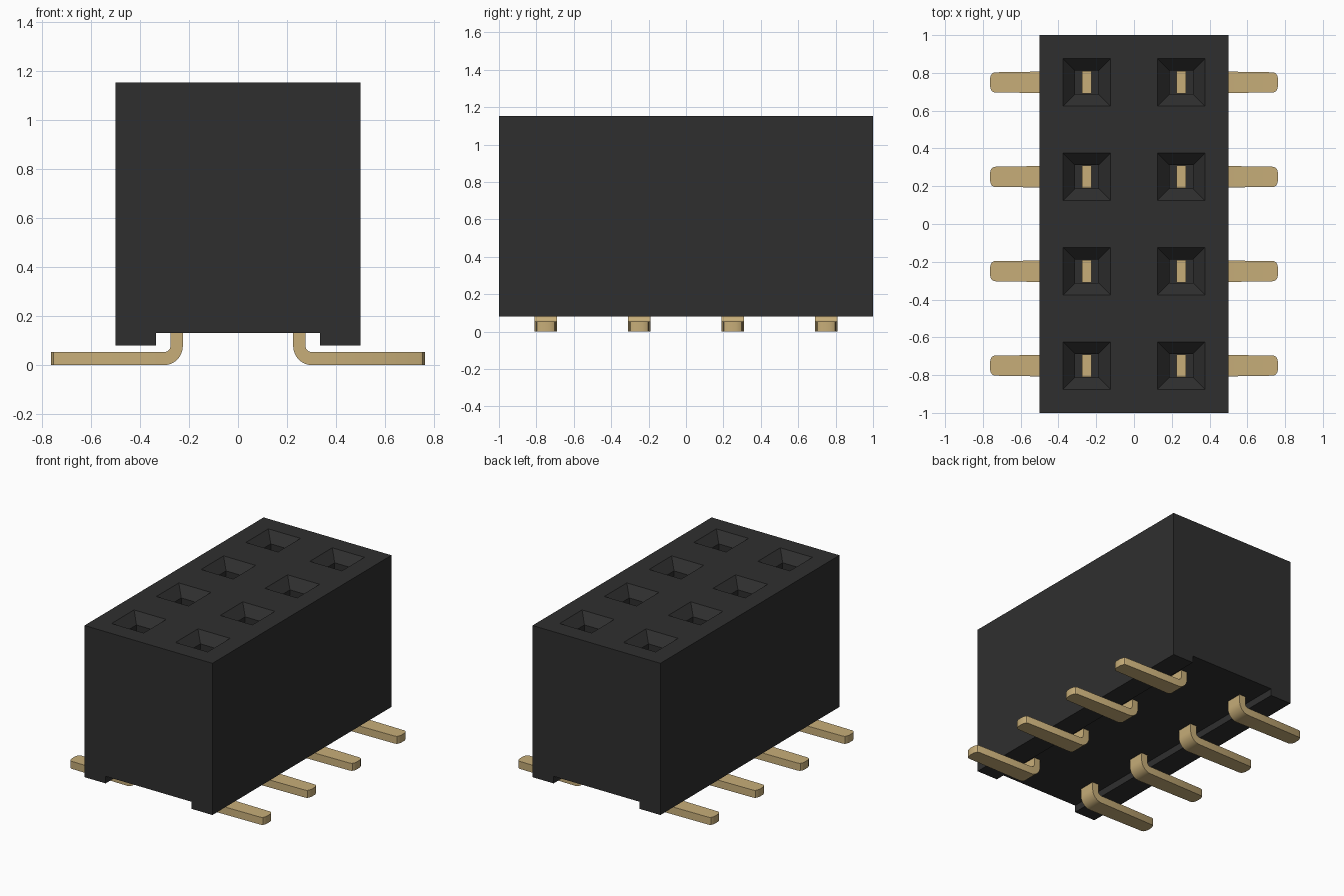
import bpy, bmesh, math

if "Cube" in bpy.data.objects:
    bpy.data.objects.remove(bpy.data.objects["Cube"], do_unlink=True)


def material(name, rgb):
    m = bpy.data.materials.new(name)
    m.use_nodes = True
    m.diffuse_color = (*rgb, 1)
    m.node_tree.nodes["Principled BSDF"].inputs["Base Color"].default_value = (*rgb, 1)
    return m


BLACK = material("black plastic", (0.028, 0.028, 0.028))
GOLD = material("gold metal", (0.57, 0.42, 0.19))

TOP = 1.152
ROWS = [-0.75, -0.25, 0.25, 0.75]
COLUMN = 0.25


def loft(bm, rings):
    """Skin a list of closed point rings and cap both ends."""
    rings = [[bm.verts.new(p) for p in ring] for ring in rings]
    n = len(rings[0])
    for a, b in zip(rings, rings[1:]):
        for i in range(n):
            j = (i + 1) % n
            bm.faces.new((a[i], a[j], b[j], b[i]))
    bm.faces.new(rings[0][::-1])
    bm.faces.new(rings[-1])


def finish(bm, name, mat):
    bmesh.ops.recalc_face_normals(bm, faces=bm.faces)
    mesh = bpy.data.meshes.new(name)
    bm.to_mesh(mesh)
    bm.free()
    mesh.materials.append(mat)
    obj = bpy.data.objects.new(name, mesh)
    bpy.context.collection.objects.link(obj)
    return obj


def select(obj):
    bpy.ops.object.select_all(action="DESELECT")
    obj.select_set(True)
    bpy.context.view_layer.objects.active = obj


# Housing: block with a channel along its underside
half = [(0.335, 0.13), (0.335, 0.08), (0.5, 0.08), (0.5, TOP)]
section = half + [(-x, z) for x, z in reversed(half)]
bm = bmesh.new()
loft(bm, [[(x, y, z) for x, z in section] for y in (-1, 1)])
housing = finish(bm, "housing", BLACK)

# Socket cutter: square funnels leading into square shafts
bm = bmesh.new()
for cx in (-COLUMN, COLUMN):
    for cy in ROWS:
        loft(bm, [[(cx + sx * h, cy + sy * h, z)
                   for sx, sy in ((-1, -1), (1, -1), (1, 1), (-1, 1))]
                  for h, z in ((0.145, TOP + 0.02), (0.062, TOP - 0.065), (0.062, 0.3))])
cutter = finish(bm, "socket_cutter", BLACK)
cutter.hide_render = True
cut = housing.modifiers.new("sockets", "BOOLEAN")
cut.operation = "DIFFERENCE"
cut.solver = "EXACT"
cut.object = cutter
select(housing)
bpy.ops.object.modifier_apply(modifier=cut.name)
bpy.data.objects.remove(cutter, do_unlink=True)


# Contact: flat strip, bent outward into a foot with a rounded tip
def contact(name, side, cy):
    stations = []  # inner point, outer point, half width
    for z in (0.65, 0.075):
        stations.append(((0.275, z), (0.225, z), 0.06))
    for i in range(1, 9):
        a = math.pi + i / 8 * math.pi / 2
        c, s = math.cos(a), math.sin(a)
        stations.append(((0.3 + 0.025 * c, 0.078 + 0.025 * s),
                         (0.3 + 0.075 * c, 0.078 + 0.078 * s), 0.06))
    for x, w in ((0.74, 0.053), (0.752, 0.047), (0.759, 0.034), (0.763, 0.018)):
        stations.append(((x, 0.053), (x, 0), w))
    bm = bmesh.new()
    loft(bm, [[(side * p[0], cy - w, p[1]), (side * p[0], cy + w, p[1]),
               (side * q[0], cy + w, q[1]), (side * q[0], cy - w, q[1])]
              for p, q, w in stations])
    obj = finish(bm, name, GOLD)
    select(obj)
    bpy.ops.object.shade_smooth_by_angle(angle=math.radians(30))


for n, cy in enumerate(ROWS, 1):
    contact(f"left_contact_{n}", 1, cy)
    contact(f"right_contact_{n}", -1, cy)
